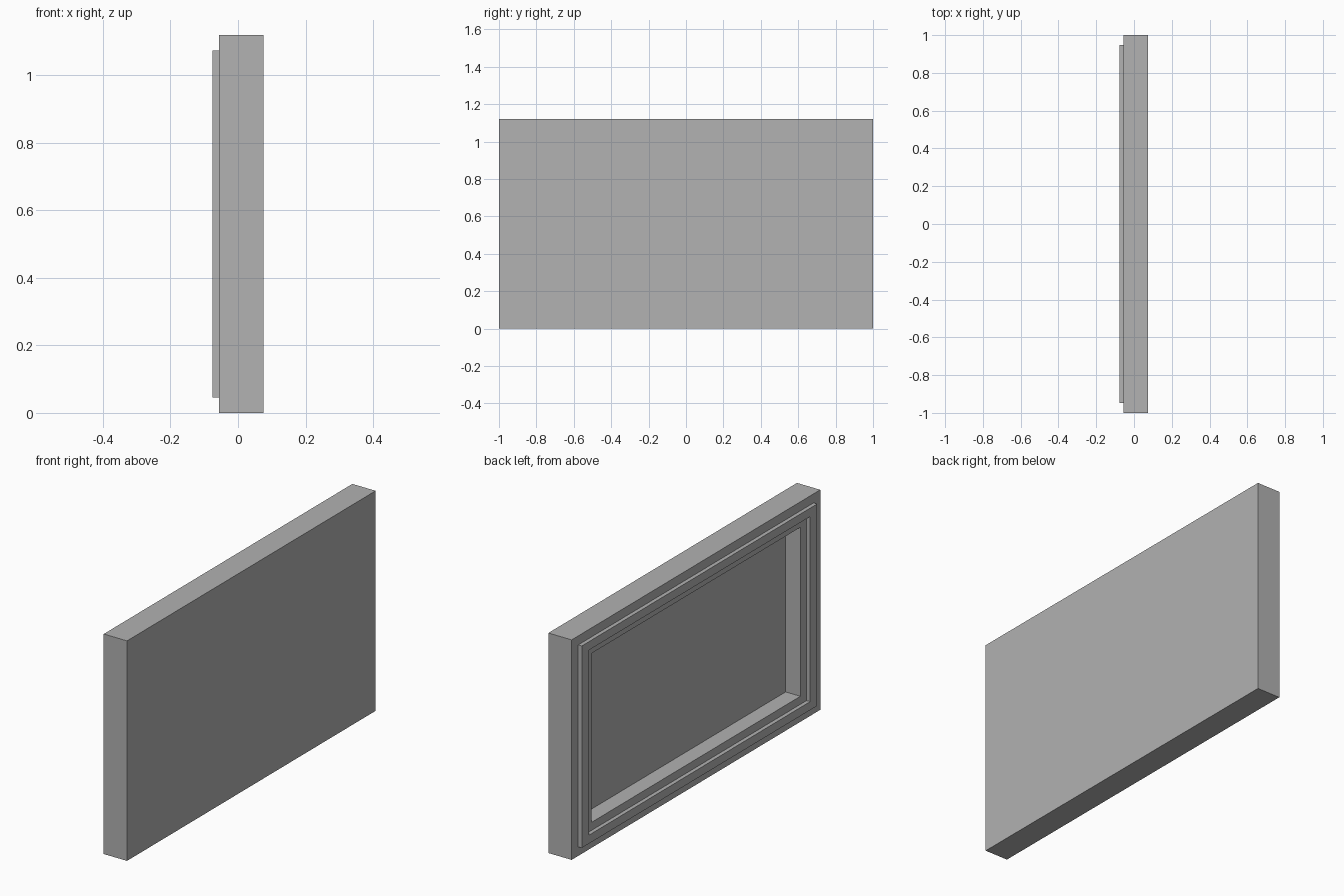
import bpy
import bmesh

HEIGHT = 1.12

# Remove the default cube
cube = bpy.data.objects.get("Cube")
if cube:
    bpy.data.objects.remove(cube, do_unlink=True)

# Single flat grey
grey = bpy.data.materials.new("plain_grey")
grey.use_nodes = True
colour = (0.445, 0.445, 0.445, 1)
grey.diffuse_color = colour
grey.node_tree.nodes["Principled BSDF"].inputs["Base Color"].default_value = colour


def loft_rectangles(name, steps):
    """Join nested rectangles, each given as (x, inset in y, inset in z), and cap both ends."""
    bm = bmesh.new()
    rings = []
    for x, inset_y, inset_z in steps:
        y, low, high = 1 - inset_y, inset_z, HEIGHT - inset_z
        corners = ((-y, low), (y, low), (y, high), (-y, high))
        rings.append([bm.verts.new((x, cy, cz)) for cy, cz in corners])
    for a, b in zip(rings, rings[1:]):
        for i in range(4):
            j = (i + 1) % 4
            bm.faces.new((a[i], a[j], b[j], b[i]))
    bm.faces.new(rings[0])
    bm.faces.new(rings[-1])
    bmesh.ops.recalc_face_normals(bm, faces=bm.faces)
    mesh = bpy.data.meshes.new(name)
    bm.to_mesh(mesh)
    bm.free()
    mesh.materials.append(grey)
    obj = bpy.data.objects.new(name, mesh)
    bpy.context.collection.objects.link(obj)
    return obj


BACK, RIM, LIP, FLOOR = 0.075, -0.056, -0.076, 0.027

# Panel: plain slab, then the raised lip and the sunken tray on the -x side
loft_rectangles("recessed_panel", [
    (BACK, 0, 0),
    (RIM, 0, 0),
    (RIM, 0.053, 0.046),
    (LIP, 0.053, 0.046),
    (LIP, 0.11, 0.089),
    (RIM, 0.11, 0.089),
    (RIM, 0.16, 0.13),
    (FLOOR, 0.16, 0.13),
])
